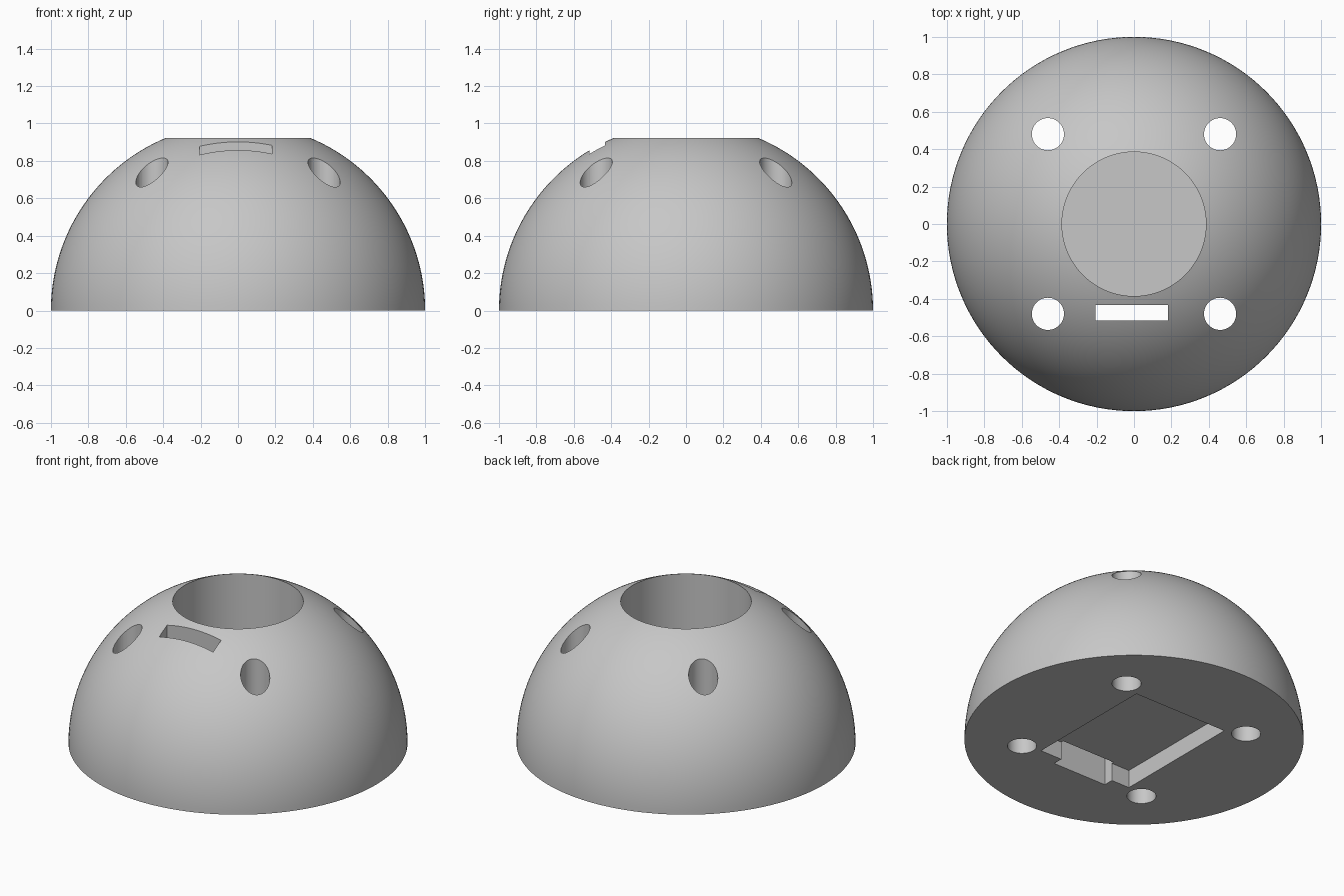
import bpy
import bmesh
import math

default = bpy.data.objects.get("Cube")
if default:
    bpy.data.objects.remove(default, do_unlink=True)

GREY = (0.57, 0.57, 0.57, 1.0)
BORE_RADIUS = 0.385
BORE_FLOOR = 0.25

grey = bpy.data.materials.new("plain_grey")
grey.use_nodes = True
grey.diffuse_color = GREY
grey.node_tree.nodes["Principled BSDF"].inputs["Base Color"].default_value = GREY


def add_object(name, bm):
    bmesh.ops.recalc_face_normals(bm, faces=bm.faces)
    mesh = bpy.data.meshes.new(name)
    bm.to_mesh(mesh)
    bm.free()
    mesh.materials.append(grey)
    obj = bpy.data.objects.new(name, mesh)
    bpy.context.collection.objects.link(obj)
    return obj


def box(name, x0, x1, y0, y1, z0, z1):
    bm = bmesh.new()
    bmesh.ops.create_cube(bm, size=1)
    bmesh.ops.scale(bm, vec=(x1 - x0, y1 - y0, z1 - z0), verts=bm.verts)
    bmesh.ops.translate(bm, vec=((x0 + x1) / 2, (y0 + y1) / 2, (z0 + z1) / 2), verts=bm.verts)
    return add_object(name, bm)


def rod(name, x, y, radius):
    bm = bmesh.new()
    bmesh.ops.create_cone(bm, cap_ends=True, segments=48, radius1=radius, radius2=radius, depth=3)
    bmesh.ops.translate(bm, vec=(x, y, 0), verts=bm.verts)
    return add_object(name, bm)


# Hemisphere with a blind bore in the top, turned from one profile
bm = bmesh.new()
rim = math.acos(BORE_RADIUS)
steps = 40
profile = [(BORE_RADIUS, BORE_FLOOR)]
profile += [(math.cos(rim * (1 - i / steps)), math.sin(rim * (1 - i / steps))) for i in range(steps + 1)]
verts = [bm.verts.new((r, 0, z)) for r, z in profile]
edges = [bm.edges.new(pair) for pair in zip(verts, verts[1:])]
bmesh.ops.spin(bm, geom=verts + edges, cent=(0, 0, 0), axis=(0, 0, 1),
               angle=math.tau, steps=128, use_merge=True)
bmesh.ops.remove_doubles(bm, verts=bm.verts, dist=1e-5)
bmesh.ops.holes_fill(bm, edges=[e for e in bm.edges if e.is_boundary], sides=0)
dome = add_object("dome_base", bm)

# Four through holes, a shallow pocket underneath and a cable slot
cutters = [rod("hole_cutter", sx * 0.46, sy * 0.48, 0.086) for sx in (-1, 1) for sy in (-1, 1)]
cutters.append(box("pocket_cutter", -0.338, 0.338, -0.45, 0.425, -0.5, 0.116))
cutters.append(box("slot_cutter", -0.207, 0.182, -0.515, -0.433, -0.6, 1.5))

bpy.ops.object.select_all(action="DESELECT")
bpy.context.view_layer.objects.active = dome
dome.select_set(True)
for cutter in cutters:
    cutter.hide_render = True
    cut = dome.modifiers.new("cut", "BOOLEAN")
    cut.operation = "DIFFERENCE"
    cut.solver = "EXACT"
    cut.object = cutter
    bpy.ops.object.modifier_apply(modifier=cut.name)
    bpy.data.objects.remove(cutter, do_unlink=True)

bpy.ops.object.shade_smooth_by_angle(angle=math.radians(30))
